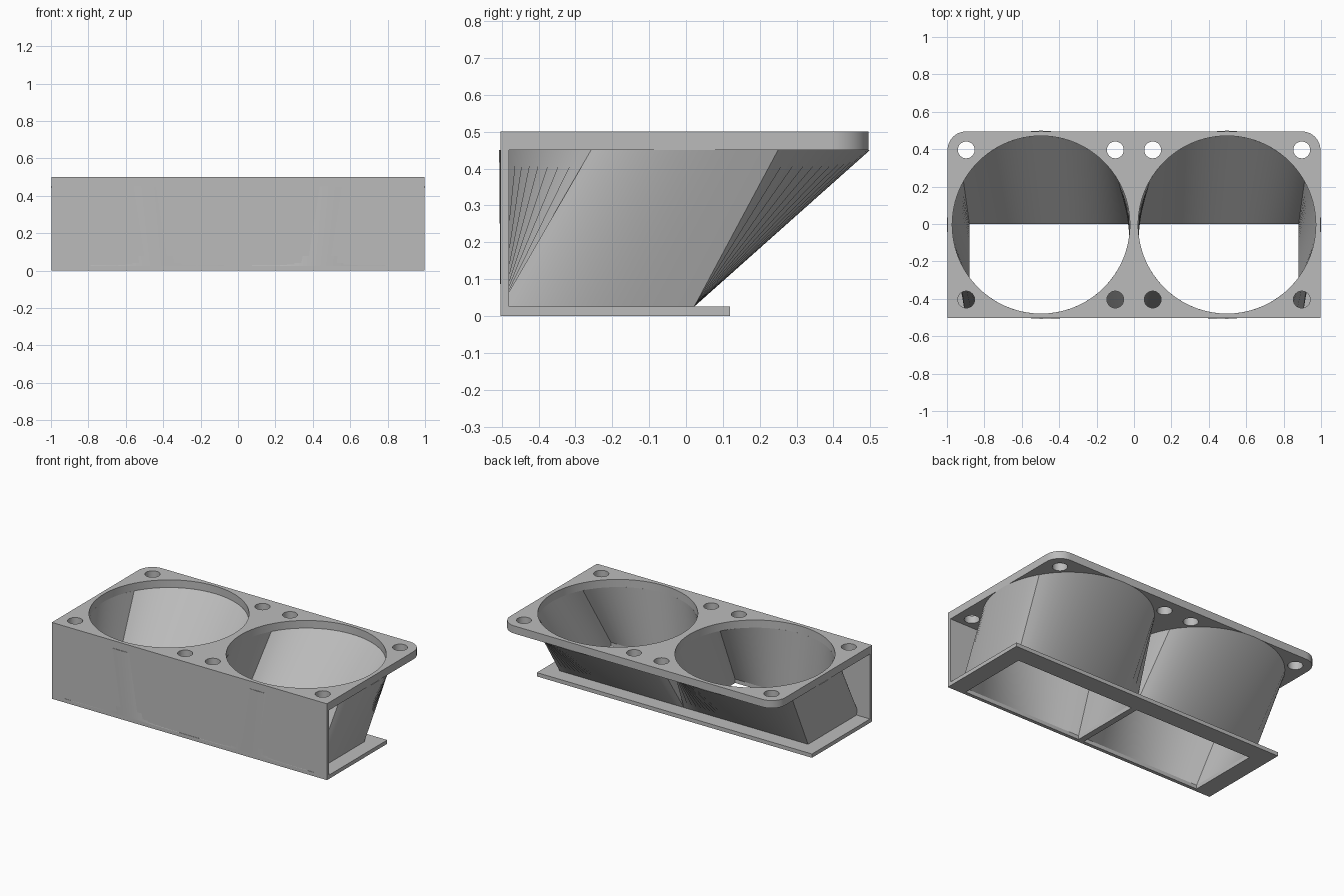
import bpy, bmesh
from math import sin, cos, pi, atan2

cube = bpy.data.objects.get("Cube")
if cube:
    bpy.data.objects.remove(cube)

grey = bpy.data.materials.new("light grey plastic")
grey.use_nodes = True
colour = (0.5, 0.5, 0.5, 1)
grey.diffuse_color = colour
grey.node_tree.nodes["Principled BSDF"].inputs["Base Color"].default_value = colour

W = 0.997                        # half width of the plates
FRONT, BACK = -0.503, 0.495      # depth of the top plate
MID = -0.004                     # centre line of the round openings
CX = 0.497                       # centre of each opening
BASE_TOP, TOP_UNDER, TOP = 0.025, 0.45, 0.5


def link(name, mesh):
    ob = bpy.data.objects.new(name, mesh)
    bpy.context.collection.objects.link(ob)
    mesh.materials.clear()
    mesh.materials.append(grey)
    bpy.ops.object.select_all(action='DESELECT')
    ob.select_set(True)
    bpy.context.view_layer.objects.active = ob
    bpy.ops.object.shade_smooth_by_angle(angle=pi / 7)
    return ob


def circle(x, y, r, n):
    return [(x + r * cos(2 * pi * i / n), y + r * sin(2 * pi * i / n)) for i in range(n)]


def rect(x0, x1, y0, y1):
    return [(x0, y0), (x1, y0), (x1, y1), (x0, y1)]


def slab(name, loops, z0, z1):
    """Extrude a flat outline with holes between two heights."""
    cu = bpy.data.curves.new(name, 'CURVE')
    cu.dimensions, cu.fill_mode, cu.extrude = '2D', 'BOTH', (z1 - z0) / 2
    for pts in loops:
        sp = cu.splines.new('POLY')
        sp.points.add(len(pts) - 1)
        for p, (x, y) in zip(sp.points, pts):
            p.co = (x, y, 0, 1)
        sp.use_cyclic_u = True
    tmp = bpy.data.objects.new(name + "_outline", cu)
    bpy.context.collection.objects.link(tmp)
    bpy.context.view_layer.update()
    mesh = bpy.data.meshes.new_from_object(tmp.evaluated_get(bpy.context.evaluated_depsgraph_get()))
    bpy.data.objects.remove(tmp)
    bm = bmesh.new()
    bm.from_mesh(mesh)
    bmesh.ops.remove_doubles(bm, verts=bm.verts, dist=1e-5)
    bmesh.ops.translate(bm, verts=bm.verts, vec=(0, 0, (z0 + z1) / 2))
    bmesh.ops.recalc_face_normals(bm, faces=bm.faces)
    bm.to_mesh(mesh)
    bm.free()
    return link(name, mesh)


# Top plate: rounded back corners, two round openings, eight screw holes
R = 0.1
outline = [(-W, FRONT), (W, FRONT)]
for side, start in ((1, 0), (-1, pi / 2)):
    for i in range(13):
        a = start + i * pi / 24
        outline.append((side * (W - R) + R * cos(a), BACK - R + R * sin(a)))
holes = [circle(s * CX, MID, 0.475, 96) for s in (-1, 1)]
holes += [circle(s * x, MID + y, 0.045, 32)
          for s in (-1, 1) for x in (0.1, 0.897) for y in (-0.4, 0.4)]
slab("top_plate", [outline] + holes, TOP_UNDER, TOP)

# Base plate with two rectangular outlets
IN = (0.02, 0.88, -0.48, 0.0)
OUT = (0.0, 0.9, -0.5035, 0.022)
outlets = [rect(*IN), rect(-IN[1], -IN[0], IN[2], IN[3])]
slab("base_plate", [rect(-W, W, FRONT, 0.12)] + outlets, 0, BASE_TOP)

# Front wall joining the plates
slab("front_wall", [rect(-W, W, FRONT, -0.48)], BASE_TOP, TOP_UNDER)


def duct_rings(box, radius, per_side=24):
    """Matching rectangle and circle rings, corner to diagonal."""
    x0, x1, y0, y1 = box
    corners = rect(*box)
    mx, my = (x0 + x1) / 2, (y0 + y1) / 2
    angles = [atan2(y - my, x - mx) for x, y in corners]
    low, high = [], []
    for k in range(4):
        (ax, ay), (bx, by) = corners[k], corners[(k + 1) % 4]
        span = (angles[(k + 1) % 4] - angles[k]) % (2 * pi)
        for i in range(per_side):
            t = i / per_side
            a = angles[k] + span * t
            low.append((ax + (bx - ax) * t, ay + (by - ay) * t, BASE_TOP))
            high.append((CX + radius * cos(a), MID + radius * sin(a), TOP_UNDER))
    return low, high


# Hollow ducts blending from round inlet to rectangular outlet
for name, side in (("left_duct", 1), ("right_duct", -1)):
    bm = bmesh.new()
    out_low, out_high = duct_rings(OUT, 0.503)
    in_low, in_high = duct_rings(IN, 0.475)
    rings = [[bm.verts.new((side * x, y, z)) for x, y, z in ring]
             for ring in (out_low, out_high, in_high, in_low)]
    n = len(out_low)
    for a, b in zip(rings, rings[1:] + rings[:1]):
        for i in range(n):
            j = (i + 1) % n
            bm.faces.new((a[i], a[j], b[j], b[i]))
    bmesh.ops.recalc_face_normals(bm, faces=bm.faces)
    mesh = bpy.data.meshes.new(name)
    bm.to_mesh(mesh)
    bm.free()
    link(name, mesh)
